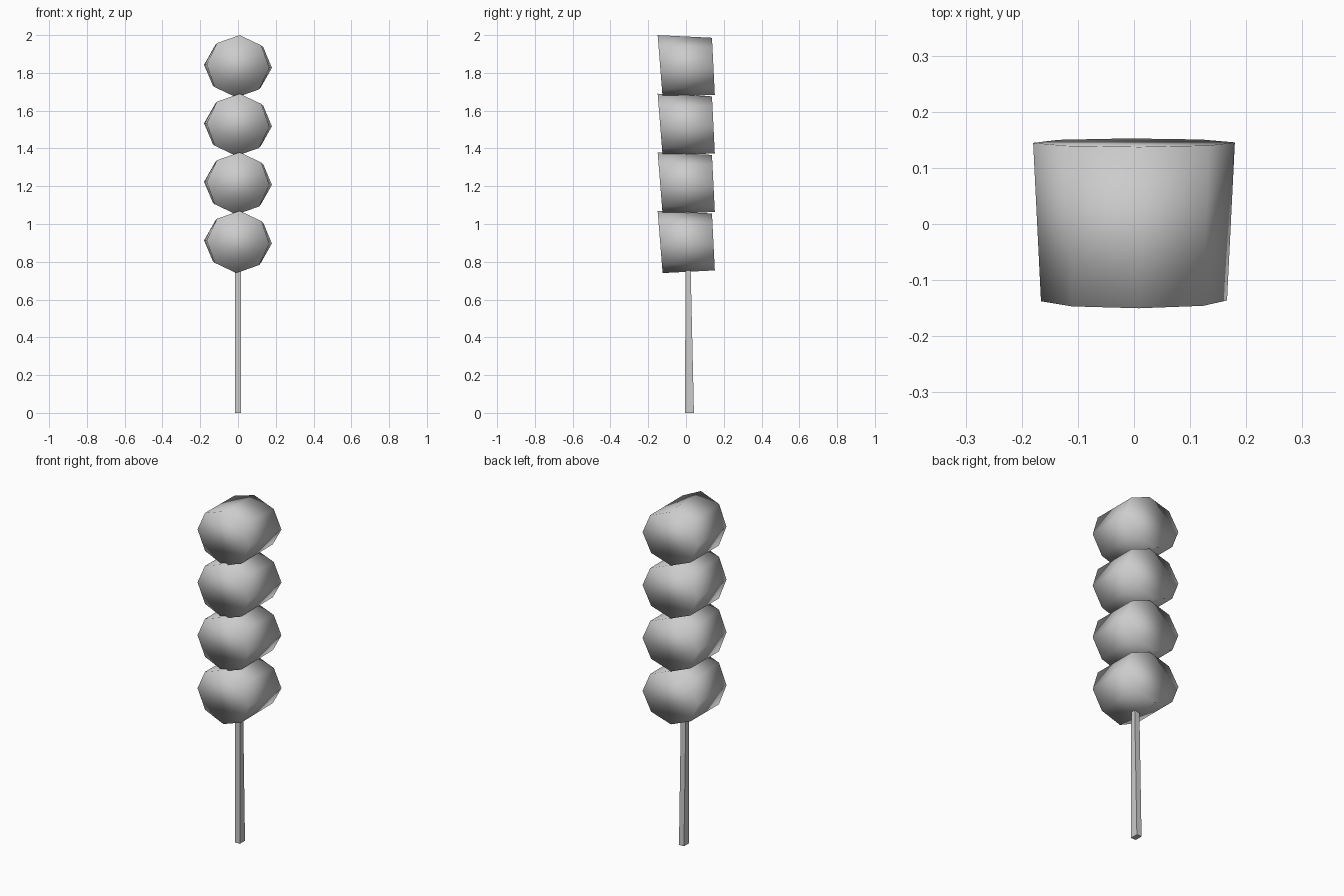
import bpy, bmesh
from math import sin, cos, radians, pi

if "Cube" in bpy.data.objects:
    bpy.data.objects.remove(bpy.data.objects["Cube"], do_unlink=True)

grey = bpy.data.materials.new("soft_grey")
grey.use_nodes = True
colour = (0.6, 0.6, 0.6, 1)
grey.diffuse_color = colour
grey.node_tree.nodes["Principled BSDF"].inputs["Base Color"].default_value = colour


def loft(name, lower, upper, smooth):
    """Solid between two matching rings of points, capped at both ends."""
    bm = bmesh.new()
    a = [bm.verts.new(p) for p in lower]
    b = [bm.verts.new(p) for p in upper]
    n = len(a)
    bm.faces.new(a)
    bm.faces.new(b)
    for i in range(n):
        j = (i + 1) % n
        bm.faces.new((a[i], a[j], b[j], b[i]))
    bmesh.ops.recalc_face_normals(bm, faces=bm.faces)
    for f in bm.faces:
        f.smooth = smooth
    mesh = bpy.data.meshes.new(name)
    bm.to_mesh(mesh)
    bm.free()
    mesh.materials.append(grey)
    obj = bpy.data.objects.new(name, mesh)
    bpy.context.collection.objects.link(obj)
    return obj


def octagon(y, lean, rx, rz, z):
    """Slightly turned eight-sided ring whose plane leans along y."""
    ring = []
    for i in range(8):
        t = i * pi / 4 - radians(3)
        dz = rz * sin(t)
        ring.append((rx * cos(t), y + lean * dz, z + dz))
    return ring


# Dumplings: octagonal drums lying front to back
for k in range(4):
    z = 0.905 + 0.31 * k
    loft(f"dumpling_{k + 1}",
         octagon(-0.137, -0.08, 0.166, 0.165, z),
         octagon(0.145, -0.05, 0.18, 0.151, z), True)


# Skewer: square stick that thins toward the top
def rectangle(w, y0, y1, z):
    return [(-w, y0, z), (w, y0, z), (w, y1, z), (-w, y1, z)]


loft("skewer", rectangle(0.016, -0.005, 0.042, 0),
     rectangle(0.016, -0.001, 0.008, 1.5), False)
